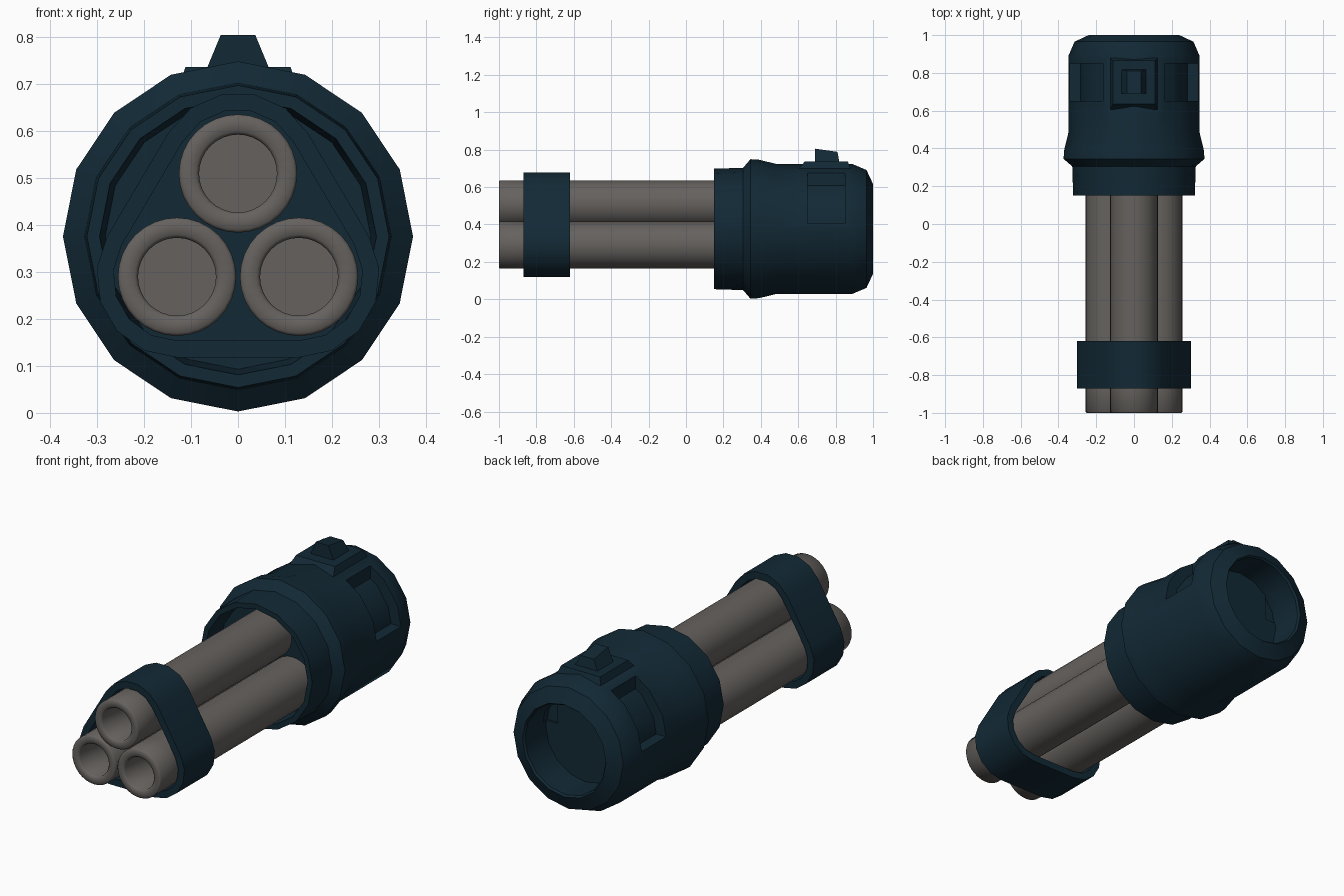
import bpy, bmesh
from math import sin, cos, radians, pi

if "Cube" in bpy.data.objects:
    bpy.data.objects.remove(bpy.data.objects["Cube"])


def material(name, rgb):
    m = bpy.data.materials.new(name)
    m.use_nodes = True
    m.diffuse_color = (*rgb, 1)
    bsdf = m.node_tree.nodes["Principled BSDF"]
    bsdf.inputs["Base Color"].default_value = (*rgb, 1)
    bsdf.inputs["Roughness"].default_value = 0.7
    return m


navy = material("dark navy", (0.006, 0.022, 0.036))
grey = material("warm grey", (0.13, 0.12, 0.112))
AXIS_Z = 0.376


def finish(name, bm, mat, angle=30):
    bmesh.ops.remove_doubles(bm, verts=bm.verts, dist=1e-5)
    bmesh.ops.recalc_face_normals(bm, faces=bm.faces)
    me = bpy.data.meshes.new(name)
    bm.to_mesh(me)
    bm.free()
    ob = bpy.data.objects.new(name, me)
    bpy.context.collection.objects.link(ob)
    me.materials.append(mat)
    if angle:
        bpy.ops.object.select_all(action="DESELECT")
        ob.select_set(True)
        bpy.context.view_layer.objects.active = ob
        bpy.ops.object.shade_smooth_by_angle(angle=radians(angle))
    return ob


def bridge(bm, rings):
    """Join consecutive closed rings of vertices with quads."""
    n = len(rings[0])
    for a, b in zip(rings, rings[1:]):
        for i in range(n):
            j = (i + 1) % n
            bm.faces.new((a[i], a[j], b[j], b[i]))


def lathe(name, profile, x, z, sides, mat, angle=30):
    """Turn a (radius, y) profile about a line along y."""
    bm = bmesh.new()
    rings = [[bm.verts.new((x + r * cos(2 * pi * i / sides), y, z + r * sin(2 * pi * i / sides)))
              for i in range(sides)] for r, y in profile]
    bridge(bm, rings)
    return finish(name, bm, mat, angle)


def block(name, low, high, mat):
    """Tapered box; low and high are (x0, x1, y0, y1, z)."""
    bm = bmesh.new()
    rings = [[bm.verts.new((x, y, z)) for x, y in ((x0, y0), (x1, y0), (x1, y1), (x0, y1))]
             for x0, x1, y0, y1, z in (low, high)]
    bridge(bm, rings)
    for ring in rings:
        bm.faces.new(ring)
    return finish(name, bm, mat, 0)


# Housing: hollow collar, flared shoulder, rounded back with a round socket
housing = lathe("housing", [
    (0, 0.26), (0.283, 0.26), (0.295, 0.15), (0.322, 0.15), (0.327, 0.305),
    (0.373, 0.345), (0.37, 0.39), (0.347, 0.485), (0.347, 0.89), (0.315, 0.965),
    (0.24, 1.0), (0.232, 0.99), (0.232, 0.82), (0, 0.82)], 0, AXIS_Z, 16, navy)

# Side window recesses cut through the housing onto an inner core
for side in (-1, 1):
    xs = sorted((side * 0.165, side * 0.5))
    cutter = block("window_cutter", (*xs, 0.65, 0.85, 0.405), (*xs, 0.65, 0.85, 0.8), navy)
    cutter.hide_render = True
    mod = housing.modifiers.new("window", "BOOLEAN")
    mod.object = cutter
    mod.solver = "EXACT"
    bpy.ops.object.select_all(action="DESELECT")
    bpy.context.view_layer.objects.active = housing
    housing.select_set(True)
    bpy.ops.object.modifier_apply(modifier=mod.name)
    bpy.data.objects.remove(cutter)
lathe("window_core", [(0, 0.62), (0.29, 0.62), (0.29, 0.88), (0.236, 0.88), (0.236, 0.81), (0, 0.81)],
      0, AXIS_Z, 16, navy)

# Sight plate and blade on top
block("sight_plate", (-0.125, 0.125, 0.605, 0.88, 0.70), (-0.112, 0.112, 0.635, 0.865, 0.737), navy)
block("sight_blade", (-0.068, 0.068, 0.69, 0.82, 0.73), (-0.037, 0.037, 0.69, 0.81, 0.805), navy)
blade = bpy.data.objects["sight_blade"]
for v in blade.data.vertices:
    if v.co.z > 0.8 and v.co.y > 0.75:
        v.co.z = 0.788

# Three barrels with softly rounded hollow muzzles
centres = [(0, 0.51), (-0.13, 0.29), (0.13, 0.29)]
for label, (x, z) in zip(("top", "right", "left"), centres):
    lathe(label + "_barrel", [
        (0, 0.3), (0.126, 0.3), (0.126, -0.86), (0.126, -0.994), (0.12, -1.0),
        (0.09, -1.0), (0.083, -0.992), (0.083, -0.8), (0, -0.8)], x, z, 32, grey, 75)

# Rounded triangular clamp around the barrels
bm = bmesh.new()


def clamp_ring(offset, y):
    ring = []
    for (x, z), mid in zip(centres, (90, 210, 330)):
        for k in range(6):
            a = radians(mid - 60 + 24 * k)
            ring.append(bm.verts.new((x + offset * cos(a), y, z + offset * sin(a))))
    return ring


loop = [clamp_ring(o, y) for o, y in ((0.172, -0.87), (0.172, -0.62), (0.136, -0.62), (0.136, -0.87))]
bridge(bm, loop + loop[:1])
finish("barrel_clamp", bm, navy)
